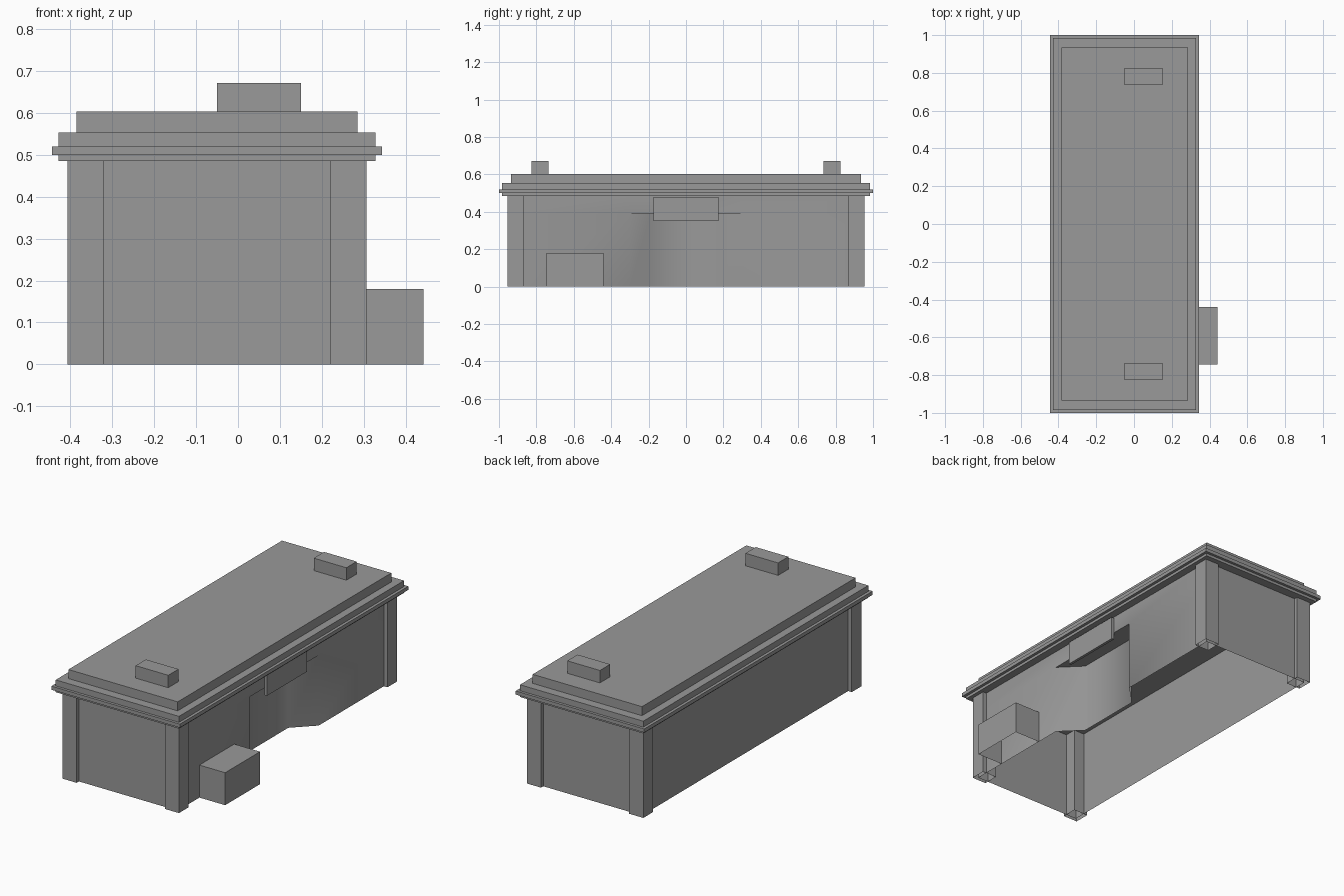
import bpy
import bmesh
from math import radians
from mathutils import Vector

cube = bpy.data.objects.get("Cube")
if cube:
    bpy.data.objects.remove(cube, do_unlink=True)

grey = bpy.data.materials.new("plain_grey")
grey.use_nodes = True
grey.diffuse_color = (0.32, 0.32, 0.32, 1)
grey.node_tree.nodes["Principled BSDF"].inputs["Base Color"].default_value = grey.diffuse_color


def finish(name, bm):
    bmesh.ops.recalc_face_normals(bm, faces=bm.faces[:])
    mesh = bpy.data.meshes.new(name)
    bm.to_mesh(mesh)
    bm.free()
    mesh.materials.append(grey)
    obj = bpy.data.objects.new(name, mesh)
    bpy.context.collection.objects.link(obj)
    return obj


def box(name, x, y, z, open_bottom=False):
    """Box from (min, max) ranges, optionally without its underside."""
    bm = bmesh.new()
    bmesh.ops.create_cube(bm, size=1)
    for v in bm.verts:
        v.co = Vector([r[0] if c < 0 else r[1] for c, r in zip(v.co, (x, y, z))])
    if open_bottom:
        under = [f for f in bm.faces if all(v.co.z <= z[0] for v in f.verts)]
        bmesh.ops.delete(bm, geom=under, context='FACES')
    return finish(name, bm)


MID = -0.05          # centre line of the building across x
EAVES = 0.485        # top of the walls
LINTEL = 0.39        # ceiling of the entrance recess

# Stepped roof slabs: half width, half length, bottom, top
for name, hx, hy, z0, z1 in (
    ("roof_soffit", 0.378, 0.985, EAVES, 0.5),
    ("roof_eaves", 0.394, 1.0, 0.5, 0.52),
    ("roof_cornice", 0.378, 0.985, 0.52, 0.553),
    ("roof_top", 0.335, 0.935, 0.553, 0.603),
):
    box(name, (MID - hx, MID + hx), (-hy, hy), (z0, z1))

# Rooftop blocks and corner pillars, mirrored front to back
for end, s in (("front", -1), ("back", 1)):
    box(end + "_roof_block", (-0.05, 0.15), sorted((s * 0.735, s * 0.825)), (0.603, 0.672))
    for side, x in (("right", (-0.407, -0.32)), ("left", (0.22, 0.307))):
        box(f"{end}_{side}_pillar", x, sorted((s * 0.87, s * 0.955)), (0, EAVES), True)

# Thin walls with a splayed entrance recess on the left side
WX, WY, DEEP = 0.335, 0.935, 0.11
face_x = MID + WX
outline = [
    (MID - WX, -WY), (face_x, -WY),
    (face_x, -0.3), (face_x - DEEP, -0.19), (face_x - DEEP, 0.19), (face_x, 0.3),
    (face_x, WY), (MID - WX, WY),
]
bm = bmesh.new()
low, mid, top = [[bm.verts.new((x, y, z)) for x, y in outline] for z in (0, LINTEL, EAVES)]
n = len(outline)
recess = range(2, 5)
for i in range(n):
    j = (i + 1) % n
    bm.faces.new((low[i], low[j], mid[j], mid[i]))
    if i not in recess:
        bm.faces.new((mid[i], mid[j], top[j], top[i]))
bm.faces.new(mid[2:6])                               # recess ceiling
bm.faces.new((mid[2], mid[5], top[5], top[2]))       # panel over the recess
for v in top[3:5]:
    bm.verts.remove(v)
walls = finish("walls", bm)
# Orient the shell outwards
side = max(walls.data.polygons, key=lambda p: -p.center.x)
if side.normal.x > 0:
    walls.data.flip_normals()

bpy.ops.object.select_all(action='DESELECT')
walls.select_set(True)
bpy.context.view_layer.objects.active = walls
bpy.ops.object.shade_smooth_by_angle(angle=radians(50))

# Plain sign board over the entrance and the side utility box
box("sign_board", (face_x, face_x + 0.015), (-0.175, 0.175), (0.35, 0.48))
box("utility_box", (face_x, 0.443), (-0.745, -0.44), (0, 0.18), True)
